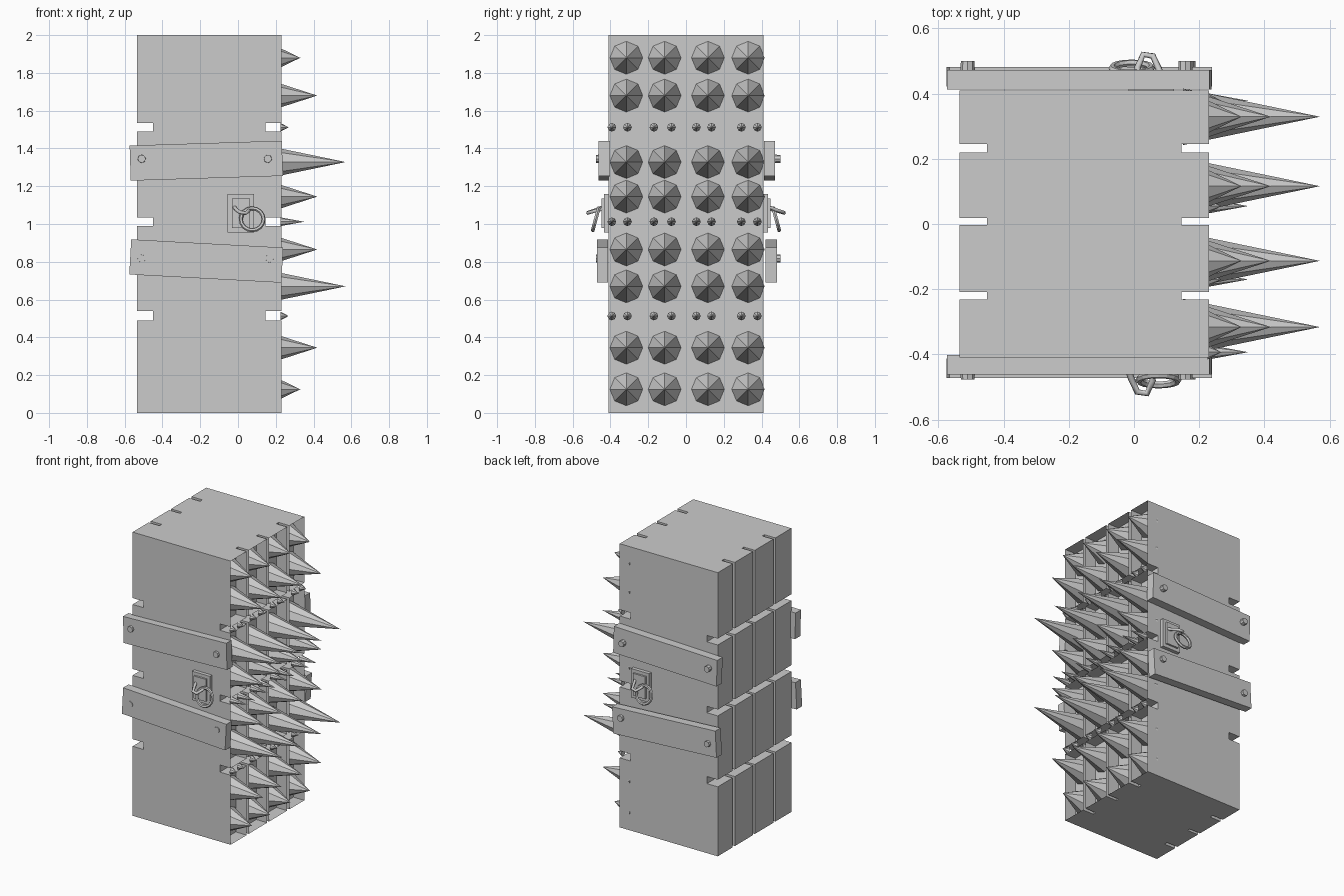
import bpy, bmesh
from math import radians, pi
from mathutils import Matrix, Vector

if "Cube" in bpy.data.objects:
    bpy.data.objects.remove(bpy.data.objects["Cube"])


def finish(name, bm):
    me = bpy.data.meshes.new(name)
    bm.to_mesh(me)
    bm.free()
    ob = bpy.data.objects.new(name, me)
    bpy.context.collection.objects.link(ob)
    return ob


def box(bm, lo, hi, drop=(), mat=Matrix()):
    """Box from corner to corner; drop removes faces by local normal direction."""
    lo, hi = Vector(lo), Vector(hi)
    m = Matrix.Translation((lo + hi) / 2) @ Matrix.Diagonal((*(hi - lo), 1))
    vs = bmesh.ops.create_cube(bm, size=1, matrix=m)["verts"]
    faces = {f for v in vs for f in v.link_faces}
    for f in faces:
        f.normal_update()
    gone = [f for f in faces if any(f.normal.dot(Vector(d)) > 0.9 for d in drop)]
    bmesh.ops.transform(bm, matrix=mat, verts=vs)
    if gone:
        bmesh.ops.delete(bm, geom=gone, context='FACES')


def cone(bm, base, r1, r2, length, segs, rot):
    m = Matrix.Translation(base) @ rot @ Matrix.Translation((0, 0, length / 2))
    bmesh.ops.create_cone(bm, cap_ends=True, segments=segs, radius1=r1,
                          radius2=r2, depth=length, matrix=m)


TO_X = Matrix.Rotation(pi / 2, 4, 'Y')
TO_FRONT = Matrix.Rotation(pi / 2, 4, 'X')
Y_CELLS = [(-0.41, -0.232), (-0.208, -0.003), (0.018, 0.22), (0.245, 0.41)]
Z_CELLS = [(0, 0.49), (0.54, 0.99), (1.035, 1.49), (1.535, 2)]

# Solid core, raised blocks on the left, open cells on the right
bm = bmesh.new()
box(bm, (-0.45, -0.41, 0), (0.145, 0.41, 2))
for y0, y1 in Y_CELLS:
    for z0, z1 in Z_CELLS:
        box(bm, (-0.535, y0, z0), (-0.45, y1, z1), drop=[(1, 0, 0)])
        box(bm, (0.145, y0, z0), (0.23, y1, z1), drop=[(1, 0, 0), (-1, 0, 0)])
finish("wall_block", bm)

# Large spikes: two in every cell, with the tip distance set per row
bm = bmesh.new()
rows = [(0.125, 0.33), (0.345, 0.42), (0.67, 0.57), (0.865, 0.42),
        (1.145, 0.42), (1.328, 0.57), (1.68, 0.42), (1.88, 0.33)]
for z, tip in rows:
    for y in (-0.316, -0.113, 0.116, 0.329):
        cone(bm, (0.15, y, z), 0.087, 0, tip - 0.15, 8, TO_X)
finish("large_spikes", bm)

# Small spikes in line with the horizontal grooves
bm = bmesh.new()
for z, tip in [(0.513, 0.268), (1.012, 0.35), (1.512, 0.268)]:
    for y in (-0.393, -0.31, -0.17, -0.077, 0.055, 0.135, 0.293, 0.378):
        cone(bm, (0.225, y, z), 0.023, 0, tip - 0.225, 8, TO_X)
finish("small_spikes", bm)

# Tilted planks and bolts on front and back
for side, s, off in (("front", -1, 0), ("back", 1, 0.01)):
    for level, z, tilt, yo in (("upper", 1.335, -1.8, 0.46), ("lower", 0.804, 3.1, 0.47)):
        bm = bmesh.new()
        m = (Matrix.Translation((-0.168, s * (yo + off - 0.028), z))
             @ Matrix.Rotation(radians(tilt), 4, 'Y'))
        box(bm, (-0.403, -0.03, -0.093), (0.403, 0.03, 0.093), mat=m)
        finish(f"{side}_{level}_plank", bm)
    bm = bmesh.new()
    reach = 0.477 if s < 0 else 0.50
    rot = TO_FRONT if s < 0 else TO_FRONT.inverted()
    for x, z in ((-0.51, 1.345), (0.158, 1.345), (-0.51, 0.817), (0.167, 0.817)):
        cone(bm, (x, s * 0.44, z), 0.023, 0.021, reach - 0.44, 8, rot)
    finish(f"{side}_bolts", bm)


def pull_ring(side, place):
    # Stepped mounting plate
    bm = bmesh.new()
    box(bm, (-0.055, -0.435, 0.955), (0.085, -0.405, 1.158), mat=place)
    box(bm, (-0.033, -0.448, 0.978), (0.063, -0.43, 1.135), mat=place)
    finish(f"{side}_ring_plate", bm)
    # Bent staple
    cu = bpy.data.curves.new(f"{side}_staple", 'CURVE')
    cu.dimensions = '3D'
    cu.bevel_depth = 0.01
    cu.bevel_resolution = 1
    pts = [(-0.02, -0.44, 1.09), (-0.008, -0.475, 1.075), (0.01, -0.515, 1.062),
           (0.04, -0.52, 1.058), (0.057, -0.48, 1.07), (0.055, -0.44, 1.08)]
    sp = cu.splines.new('POLY')
    sp.points.add(len(pts) - 1)
    for p, co in zip(sp.points, pts):
        p.co = (*co, 1)
    st = bpy.data.objects.new(f"{side}_staple", cu)
    bpy.context.collection.objects.link(st)
    st.matrix_world = place
    # Hanging ring
    bpy.ops.mesh.primitive_torus_add(major_segments=16, minor_segments=6,
                                     major_radius=0.06, minor_radius=0.011)
    ring = bpy.context.object
    ring.name = f"{side}_ring"
    ring.matrix_world = (place @ Matrix.Translation((0.075, -0.478, 1.025))
                         @ Matrix.Rotation(radians(75), 4, 'X'))


# The back fitting is the front one turned half way round
pull_ring("front", Matrix())
pull_ring("back", Matrix.Translation((0.068, 0, 0)) @ Matrix.Rotation(pi, 4, 'Z'))
